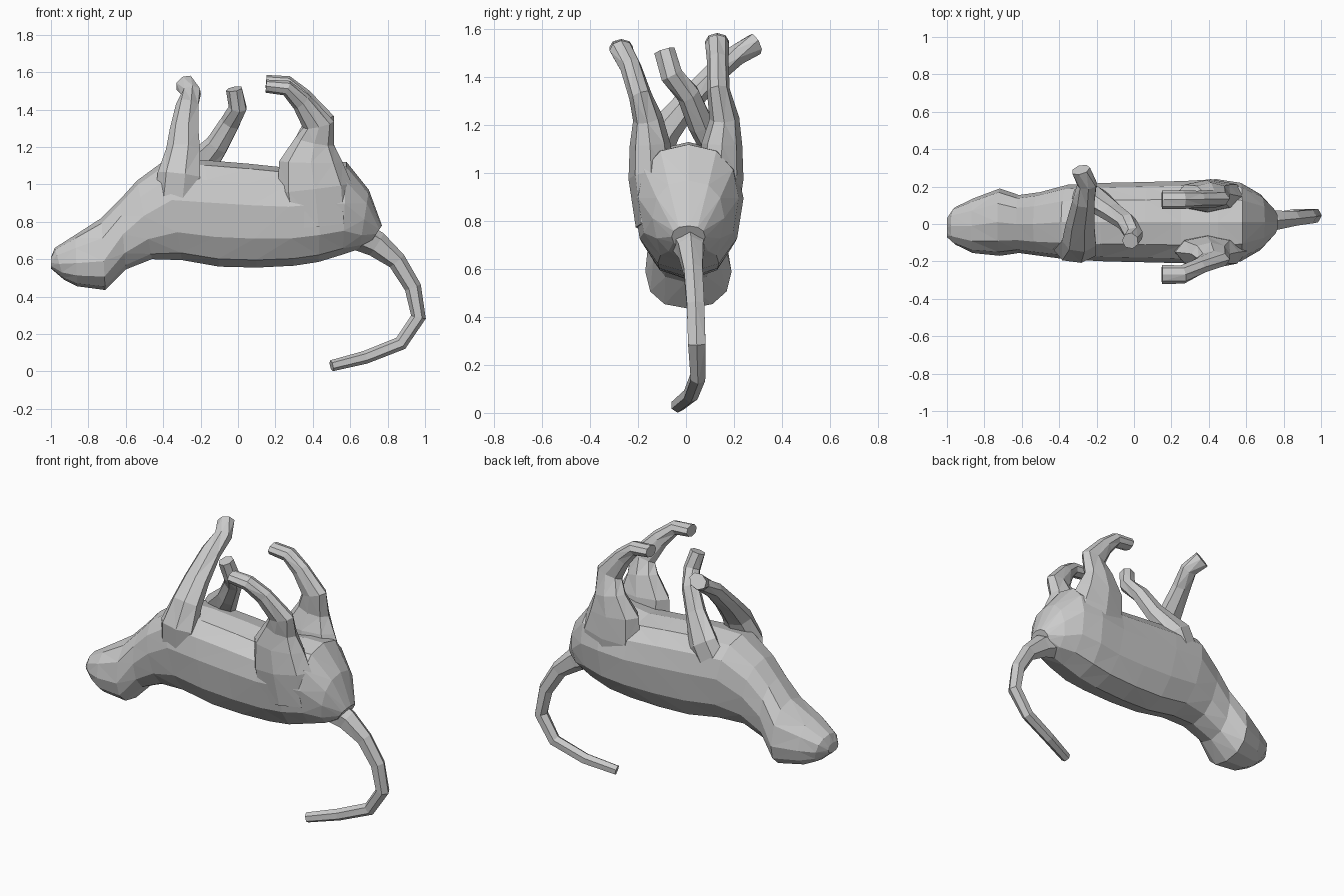
import bpy, bmesh, math
from mathutils import Vector


def skin(name, rings):
    """Bridge a list of equal-sized rings into a closed, flat faceted object."""
    bm = bmesh.new()
    vs = [[bm.verts.new(p) for p in r] for r in rings]
    n = len(vs[0])
    for a, b in zip(vs, vs[1:]):
        for i in range(n):
            j = (i + 1) % n
            bm.faces.new((a[i], a[j], b[j], b[i]))
    bm.faces.new(vs[0])
    bm.faces.new(vs[-1])
    bmesh.ops.recalc_face_normals(bm, faces=bm.faces)
    bmesh.ops.triangulate(bm, faces=bm.faces)
    me = bpy.data.meshes.new(name)
    bm.to_mesh(me)
    bm.free()
    ob = bpy.data.objects.new(name, me)
    bpy.context.collection.objects.link(ob)
    return ob


def power(v, e):
    return math.copysign(abs(v) ** e, v)


def torso_ring(tx, tz, bx, bz, w, k, y=0.01, n=12):
    """Egg section from a top point to a bottom point, widest at fraction k."""
    ring = []
    for i in range(n):
        a = 2 * math.pi * i / n
        s, c = power(math.sin(a), 0.85), power(math.cos(a), 0.9)
        f = k * (1 + c) if c < 0 else k + (1 - k) * c
        ring.append((bx + (tx - bx) * f, y + w * s, bz + (tz - bz) * f))
    return ring


def limb(name, path, n=7):
    """Tube along points (x, y, z, in-plane radius, sideways radius)."""
    pts = [Vector(p[:3]) for p in path]
    rings = []
    for i, p in enumerate(pts):
        t = Vector()
        if i:
            t += (p - pts[i - 1]).normalized()
        if i < len(pts) - 1:
            t += (pts[i + 1] - p).normalized()
        t.normalize()
        u = t.cross(Vector((0, 1, 0))).normalized()
        v = u.cross(t)
        ru, rv = path[i][3:]
        rings.append([p + u * ru * math.cos(2 * math.pi * j / n)
                      + v * rv * math.sin(2 * math.pi * j / n) for j in range(n)])
    return skin(name, rings)


# Head, neck and body of the animal lying on its back
skin("body", [torso_ring(*r) for r in (
    (-1.00, .61, -1.00, .55, .05, .5, -.02),
    (-.98, .66, -.93, .49, .10, .5, -.01),
    (-.87, .73, -.86, .455, .145, .45, -.01),
    (-.73, .82, -.71, .435, .18, .40),
    (-.63, .92, -.60, .545, .155, .50, 0),
    (-.54, 1.02, -.46, .60, .17, .55, 0),
    (-.39, 1.13, -.30, .595, .20, .60),
    (-.18, 1.13, -.10, .56, .21, .60),
    (.06, 1.11, .10, .555, .215, .60),
    (.25, 1.09, .30, .565, .22, .60),
    (.45, 1.12, .43, .585, .23, .58),
    (.58, 1.12, .56, .625, .21, .55),
    (.70, .97, .65, .655, .15, .5),
    (.77, .78, .71, .69, .07, .5),
)])

# Crossed front legs
limb("front_leg_right", [
    (-.33, -.12, .85, .12, .06),
    (-.31, -.14, 1.05, .12, .07),
    (-.29, -.09, 1.18, .095, .07),
    (-.285, .00, 1.29, .08, .055),
    (-.27, .12, 1.42, .062, .048),
    (-.25, .21, 1.49, .055, .045),
    (-.285, .29, 1.54, .055, .045),
])
limb("front_leg_left", [
    (-.32, .13, .88, .11, .07),
    (-.22, .14, 1.08, .10, .065),
    (-.11, .06, 1.21, .065, .055),
    (-.04, .01, 1.33, .055, .05),
    (.00, -.06, 1.41, .05, .048),
    (-.02, -.09, 1.51, .045, .045),
])

# Folded hind legs
for name, s, foot, top, low in (("hind_leg_right", -1, .27, 1.525, -.01),
                                ("hind_leg_left", 1, .13, 1.55, .015)):
    hock = .19 if s < 0 else .135
    limb(name, [
        (.43, s * .13, .78, .19, .08),
        (.41, s * .145, .98, .20, .095),
        (.39, s * .15, 1.12, .17, .085),
        (.41, s * .16, 1.23, .105, .062),
        (.43, s * hock, 1.33 + low, .085, .048),
        (.34, s * (hock + foot) / 2, 1.45 + low, .055, .045),
        (.26, s * foot, top - .01, .042, .05),
        (.15, s * foot, top, .035, .05),
    ], 8)

# Curled tail
limb("tail", [
    (.66, .01, .72, .08, .08),
    (.74, .02, .68, .07, .06),
    (.85, .03, .59, .05, .045),
    (.935, .04, .45, .045, .042),
    (.965, .045, .29, .04, .042),
    (.87, .05, .15, .038, .035),
    (.68, .02, .075, .035, .033),
    (.50, -.035, .03, .03, .03),
], 6)
